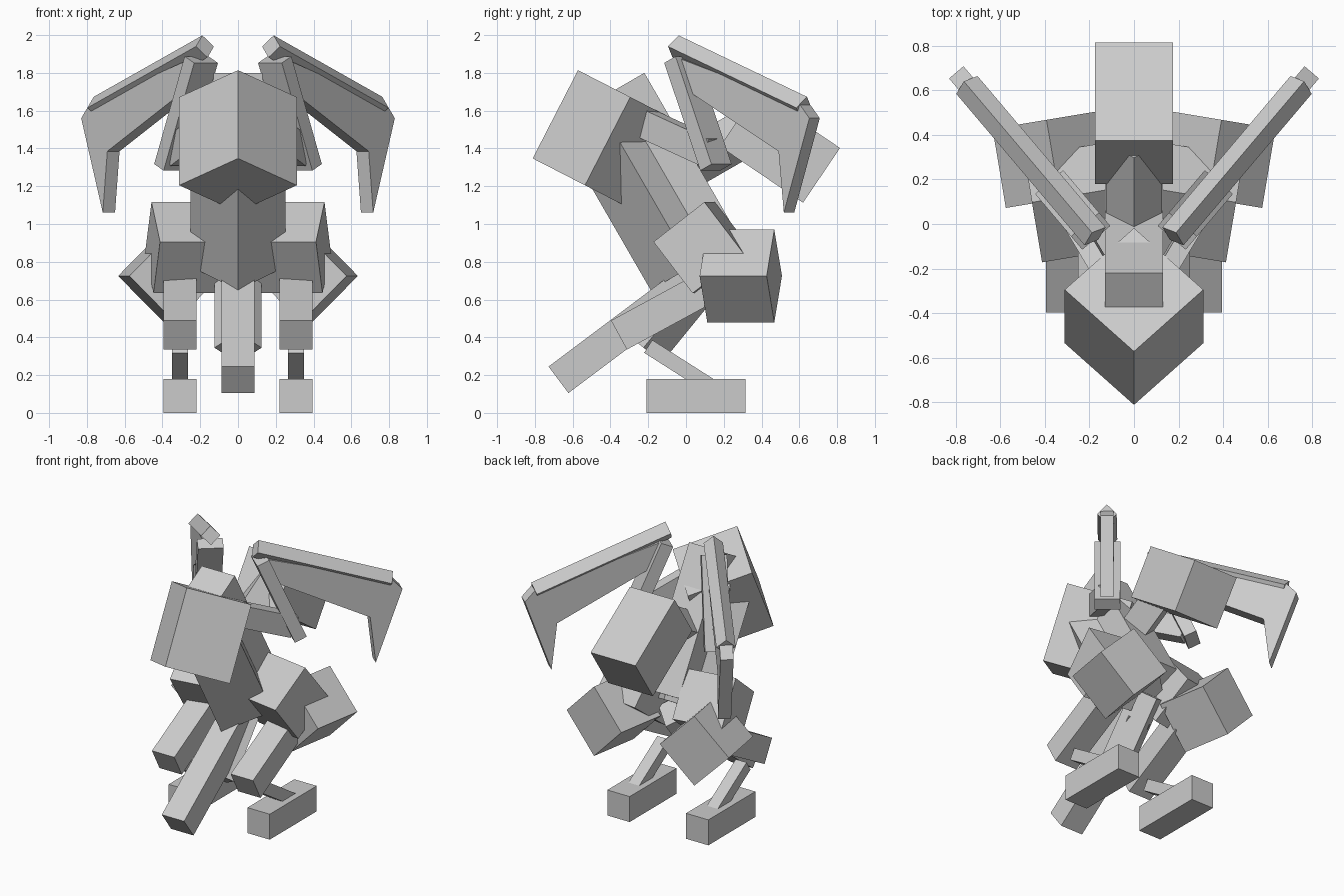
import bpy, bmesh, math
from mathutils import Vector, Matrix

if "Cube" in bpy.data.objects:
    bpy.data.objects.remove(bpy.data.objects["Cube"])

grey = bpy.data.materials.new("plain_grey")
grey.diffuse_color = (0.6, 0.6, 0.6, 1)
grey.use_nodes = True
grey.node_tree.nodes["Principled BSDF"].inputs["Base Color"].default_value = grey.diffuse_color


def finish(name, bm, sign=1):
    """Mirror across x when sign is -1, then make the object."""
    for v in bm.verts:
        v.co.x *= sign
    bmesh.ops.recalc_face_normals(bm, faces=bm.faces)
    mesh = bpy.data.meshes.new(name)
    bm.to_mesh(mesh)
    bm.free()
    mesh.materials.append(grey)
    bpy.context.collection.objects.link(bpy.data.objects.new(name, mesh))


def beam(name, start, end, width, depth, side=(1, 0, 0), roll=0, sign=1):
    """Square-ended bar between two points, width measured along side."""
    start, end = Vector(start), Vector(end)
    axis = (end - start).normalized()
    side = Vector(side)
    side = (side - axis * side.dot(axis)).normalized()
    side = Matrix.Rotation(math.radians(roll), 3, axis) @ side
    other = axis.cross(side)
    rot = Matrix((side, other, axis)).transposed().to_4x4()
    size = Matrix.Diagonal((width, depth, (end - start).length, 1))
    bm = bmesh.new()
    bmesh.ops.create_cube(bm, size=1,
                          matrix=Matrix.Translation((start + end) / 2) @ rot @ size)
    finish(name, bm, sign)


# Head, torso and spine
beam("head", (0, -0.295, 1.672), (0, -0.535, 1.205), 0.44, 0.44, roll=45)
beam("torso", (0, 0.03, 0.775), (0, -0.35, 1.433), 0.354, 0.354, roll=45)
beam("spine", (0, -0.333, 1.735), (0, 0.157, 0.886), 0.26, 0.26)

# Tail, pelvis and low front bar
beam("tail_root", (0, -0.1, 1.245), (0, 0.36, 1.51), 0.177, 0.177, roll=45)
beam("tail_block", (0, 0.2775, 1.555), (0, 0.7175, 1.2575), 0.35, 0.35)
beam("pelvis_bar", (0, -0.225, 0.345), (0, 0.13, 0.78), 0.177, 0.177, roll=45)
beam("front_bar", (0, -0.675, 0.175), (0, 0.005, 0.685), 0.175, 0.175)

# Directions of the splayed legs and of the wing plane
leg_out, leg_back = Vector((0.986, -0.165, 0)), Vector((0.165, 0.986, 0))
up = Vector((0, 0, 1))
wing_dir, wing_normal = Vector((0.646, 0.763, 0)), Vector((0.763, -0.646, 0))
wing_root = Vector((0.175, -0.055, 0))


def wing_point(s, z):
    return wing_root + wing_dir * s + up * z


# Wing panel outline ending in a pointed claw
panel = [(0.05, 1.88), (0.9, 1.63), (0.964, 1.56),
         (0.787, 1.06), (0.75, 1.385), (0.09, 1.72)]

for sign, label in ((1, "right"), (-1, "left")):
    # Leg
    thigh = Vector((0.28, 0.095, 0.875))
    half = (leg_back * 0.61 - up * 0.79) * 0.172
    beam(label + "_thigh", thigh - half, thigh + half, 0.35, 0.345, leg_out, sign=sign)
    knee = Vector((0.363, 0.29, 0.725))
    half = leg_back * 0.18
    beam(label + "_haunch", knee - half, knee + half, 0.347, 0.347, leg_out, 45, sign)
    beam(label + "_shin", (0.308, -0.355, 0.412), (0.308, 0.11, 0.665),
         0.175, 0.175, sign=sign)
    beam(label + "_ankle", (0.307, -0.2, 0.352), (0.307, 0.13, 0.142),
         0.085, 0.08, sign=sign)
    beam(label + "_foot", (0.308, -0.21, 0.09), (0.308, 0.315, 0.09),
         0.175, 0.18, sign=sign)

    # Wing arm and top spar
    beam(label + "_upper_arm", (0.12, -0.25, 1.55), (0.34, 0.12, 1.38),
         0.085, 0.15, wing_normal, sign=sign)
    beam(label + "_forearm", wing_point(0.03, 1.87), wing_point(0.28, 1.30),
         0.165, 0.085, wing_normal, sign=sign)
    beam(label + "_wing_spar", wing_point(0, 1.94), wing_point(0.89, 1.615),
         0.088, 0.088, wing_normal, 45, sign)

    # Wing panel
    bm = bmesh.new()
    face = bm.faces.new([bm.verts.new(wing_point(s, z) - wing_normal * 0.0425)
                         for s, z in panel])
    new = bmesh.ops.extrude_face_region(bm, geom=[face])["geom"]
    bmesh.ops.translate(bm, vec=wing_normal * 0.085,
                        verts=[g for g in new if isinstance(g, bmesh.types.BMVert)])
    finish(label + "_wing_panel", bm, sign)
